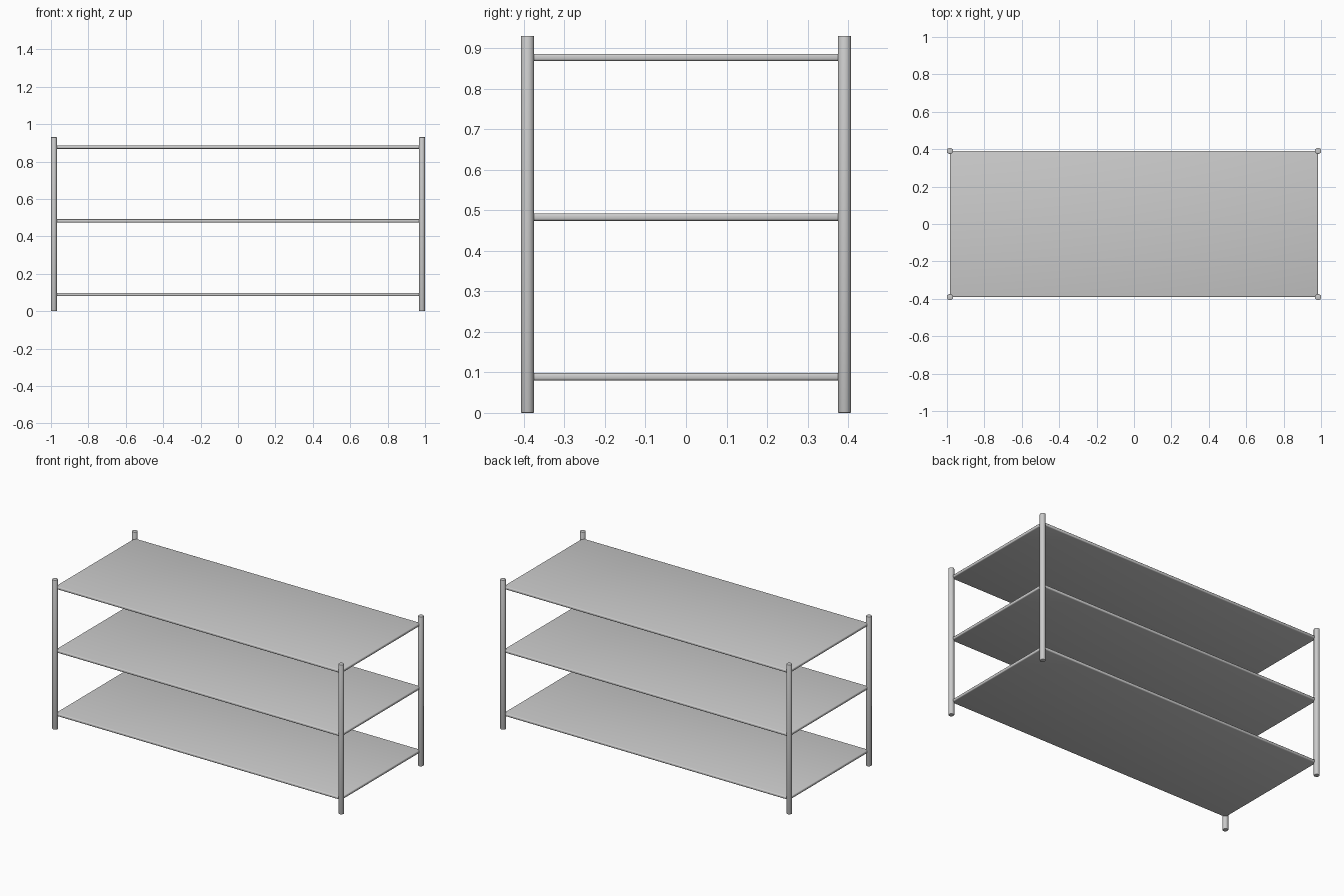
import bpy

if "Cube" in bpy.data.objects:
    bpy.data.objects.remove(bpy.data.objects["Cube"])

PX, PY = 0.984, 0.391          # post centres
POST_R, HEIGHT = 0.0165, 0.93
THICK = 0.018


def smooth(ob):
    bpy.context.view_layer.objects.active = ob
    ob.select_set(True)
    bpy.ops.object.shade_smooth_by_angle()
    ob.select_set(False)


def bevel(ob, width, segments):
    m = ob.modifiers.new("rounded_edges", 'BEVEL')
    m.width, m.segments = width, segments
    m.limit_method = 'ANGLE'
    m.angle_limit = 1.0
    bpy.context.view_layer.objects.active = ob
    ob.select_set(True)
    bpy.ops.object.modifier_apply(modifier=m.name)


# corner posts
for sx, side in ((-1, "left"), (1, "right")):
    for sy, end in ((-1, "front"), (1, "back")):
        bpy.ops.mesh.primitive_cylinder_add(
            vertices=16, radius=POST_R, depth=HEIGHT,
            location=(sx * PX, sy * PY, HEIGHT / 2))
        post = bpy.context.object
        post.name = f"{end}_{side}_post"
        bevel(post, 0.002, 2)
        smooth(post)

# thin shelves with rounded rims, cornered on the post centres
for name, z in (("bottom", 0.089), ("middle", 0.483), ("top", 0.877)):
    bpy.ops.mesh.primitive_cube_add(size=1, location=(0, 0, z))
    shelf = bpy.context.object
    shelf.name = f"{name}_shelf"
    shelf.scale = (2 * PX, 2 * PY, THICK)
    bpy.ops.object.transform_apply(location=False, scale=True)
    bevel(shelf, 0.006, 3)
    smooth(shelf)
